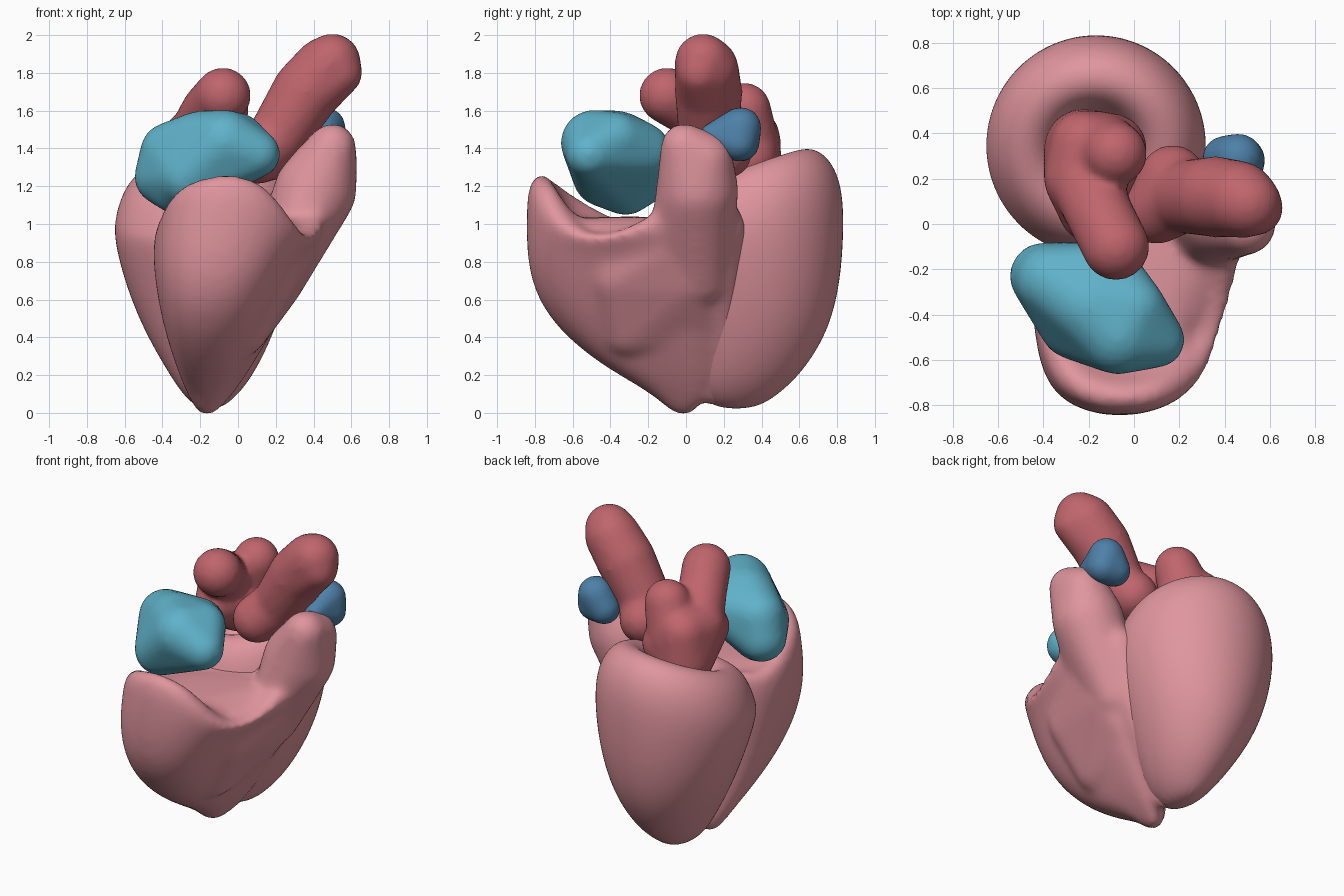
import bpy, bmesh, math

if "Cube" in bpy.data.objects:
    bpy.data.objects.remove(bpy.data.objects["Cube"])


def material(name, rgb):
    m = bpy.data.materials.new(name)
    m.use_nodes = True
    m.diffuse_color = (*rgb, 1)
    m.node_tree.nodes["Principled BSDF"].inputs["Base Color"].default_value = (*rgb, 1)
    return m


PINK = material("muscle pink", (0.74, 0.30, 0.34))
RED = material("vessel red", (0.52, 0.13, 0.15))
TEAL = material("chamber teal", (0.117, 0.445, 0.59))
BLUE = material("valve blue", (0.076, 0.216, 0.39))


def add_object(name, bm, mat):
    bmesh.ops.recalc_face_normals(bm, faces=bm.faces)
    for f in bm.faces:
        f.smooth = True
    me = bpy.data.meshes.new(name)
    bm.to_mesh(me)
    bm.free()
    me.materials.append(mat)
    ob = bpy.data.objects.new(name, me)
    bpy.context.collection.objects.link(ob)
    return ob


def add_loft(bm, rings):
    """Skin a stack of equal-length rings and cap both ends."""
    loops = [[bm.verts.new(p) for p in ring] for ring in rings]
    n = len(loops[0])
    for a, b in zip(loops, loops[1:]):
        for i in range(n):
            bm.faces.new((a[i], a[(i + 1) % n], b[(i + 1) % n], b[i]))
    bm.faces.new(loops[0][::-1])
    bm.faces.new(loops[-1])


def add_hull(bm, balls):
    """Add the convex hull of several balls given as (x, y, z, radius)."""
    part = bmesh.new()
    for x, y, z, r in balls:
        new = bmesh.ops.create_icosphere(part, subdivisions=3, radius=r)
        bmesh.ops.translate(part, verts=new["verts"], vec=(x, y, z))
    out = bmesh.ops.convex_hull(part, input=part.verts)
    inner = {v for v in out["geom_interior"] if isinstance(v, bmesh.types.BMVert)}
    bmesh.ops.delete(part, geom=list(inner), context='VERTS')
    me = bpy.data.meshes.new("hull_part")
    part.to_mesh(me)
    part.free()
    bm.from_mesh(me)
    bpy.data.meshes.remove(me)


def fuse(ob, voxel, rounds):
    """Melt overlapping pieces into one smooth skin."""
    re = ob.modifiers.new("fuse", 'REMESH')
    re.mode, re.voxel_size, re.use_smooth_shade = 'VOXEL', voxel, True
    sm = ob.modifiers.new("soften", 'SMOOTH')
    sm.factor, sm.iterations = 0.5, rounds


def soft_body(name, mat, hulls, voxel=0.02, rounds=10):
    bm = bmesh.new()
    for balls in hulls:
        add_hull(bm, balls)
    fuse(add_object(name, bm, mat), voxel, rounds)


def subdivided(bm):
    """Replace a cage by its subdivision surface."""
    me = bpy.data.meshes.new("cage")
    bmesh.ops.recalc_face_normals(bm, faces=bm.faces)
    bm.to_mesh(me)
    bm.free()
    ob = bpy.data.objects.new("cage", me)
    bpy.context.collection.objects.link(ob)
    ob.modifiers.new("round", 'SUBSURF').levels = 3
    done = bmesh.new()
    done.from_object(ob, bpy.context.evaluated_depsgraph_get())
    bpy.data.objects.remove(ob)
    return done


# Rear ventricle: oval rings (z, x min, x max, y min, y max) ending in a rolled rim
levels = [(0.02, -0.21, -0.09, 0.16, 0.37), (0.1, -0.3, 0.01, 0.05, 0.5),
          (0.22, -0.38, 0.1, 0.0, 0.63), (0.42, -0.5, 0.2, -0.05, 0.76),
          (0.65, -0.6, 0.28, -0.1, 0.825), (0.9, -0.67, 0.335, -0.17, 0.85)]
SIDES = 14


def oval(x0, x1, y0, y1, height, scale=1.0):
    ring = []
    for i in range(SIDES):
        a = math.tau * i / SIDES
        c, s = math.cos(a), math.sin(a)
        ring.append(((x0 + x1) / 2 + (x1 - x0) / 2 * c * scale,
                     (y0 + y1) / 2 + (y1 - y0) / 2 * s * scale, height(c, s)))
    return ring


rings = [oval(*lv[1:], lambda c, s, z=lv[0]: z) for lv in levels]
for scale, drop in ((1.0, 0.24), (0.89, 0.08), (0.7, 0.0), (0.5, 0.01), (0.38, 0.08), (0.28, 0.2)):
    rings.append(oval(-0.67, 0.335, -0.15, 0.85,
                      lambda c, s, d=drop: 1.295 + 0.025 * c + 0.11 * s - d, scale))
bm = bmesh.new()
add_loft(bm, rings)
add_object("rear_ventricle", subdivided(bm), PINK)

# Front ventricle: wrapping outline (u, v, rim height) fitted into each level
outline = [(0.06, 0.08, 1.22), (0.34, -0.02, 1.29), (0.66, 0.02, 1.25), (0.85, 0.2, 0.93),
           (0.93, 0.5, 0.98), (1.02, 0.8, 1.2), (0.92, 1.02, 1.2), (0.6, 0.97, 1.15),
           (0.2, 0.75, 1.08), (-0.02, 0.56, 1.0), (0.0, 0.34, 1.06)]
levels = [(-0.02, -0.21, -0.13, -0.06, 0.05), (0.1, -0.27, -0.02, -0.17, 0.11),
          (0.25, -0.33, 0.08, -0.45, 0.17), (0.45, -0.39, 0.2, -0.69, 0.2),
          (0.65, -0.43, 0.32, -0.81, 0.24), (0.85, -0.45, 0.43, -0.845, 0.26)]


def wrap(x0, x1, y0, y1, height, scale=1.0):
    return [(x0 + (x1 - x0) * (0.45 + (u - 0.45) * scale),
             y0 + (y1 - y0) * (0.5 + (v - 0.5) * scale), height(h)) for u, v, h in outline]


rings = [wrap(*lv[1:], lambda h, z=lv[0]: z) for lv in levels]
for scale, height in ((1.0, lambda h: 0.92 + (h - 0.92) * 0.5), (0.97, lambda h: h - 0.04),
                      (0.86, lambda h: h), (0.74, lambda h: h - 0.04),
                      (0.6, lambda h: 1.02), (0.35, lambda h: 1.04)):
    rings.append(wrap(-0.43, 0.51, -0.845, 0.27, height, scale))
bm = bmesh.new()
add_loft(bm, rings)
bm = subdivided(bm)
# Belly of the left wall, swelling out under the rim
add_hull(bm, [(0.2, 0.02, 0.72, 0.16), (0.29, -0.08, 0.9, 0.14), (0.14, -0.35, 0.74, 0.18),
              (0.21, -0.4, 0.88, 0.12), (0.0, -0.3, 0.45, 0.16), (0.03, 0.08, 0.45, 0.13)])
# Outflow horn rising on the left side, fused with the chamber
add_hull(bm, [(0.2, 0.08, 0.72, 0.16), (0.41, 0.06, 1.18, 0.22), (0.3, -0.08, 0.9, 0.12)])
add_hull(bm, [(0.41, 0.06, 1.18, 0.22), (0.5, -0.01, 1.41, 0.125), (0.48, 0.1, 1.34, 0.15)])
# Bridge filling the groove towards the rear ventricle
add_hull(bm, [(-0.12, 0.14, 0.12, 0.08), (0.0, 0.19, 0.36, 0.11),
              (0.19, 0.17, 0.75, 0.13), (0.28, 0.19, 0.98, 0.13)])
fuse(add_object("front_ventricle", bm, PINK), 0.022, 16)

# Valve cap on the outflow horn
soft_body("outflow_valve", BLUE, [[
    (0.46, 0.29, 1.51, 0.11), (0.4, 0.29, 1.43, 0.1),
    (0.48, 0.28, 1.43, 0.1), (0.47, 0.13, 1.47, 0.06)]], 0.015)

# Front atrium: rounded bean lying across the front
soft_body("front_atrium", TEAL, [[
    (-0.4, -0.23, 1.25, 0.15), (-0.31, -0.32, 1.2, 0.155), (-0.26, -0.44, 1.25, 0.16),
    (-0.36, -0.25, 1.38, 0.16), (-0.2, -0.36, 1.42, 0.18), (-0.12, -0.24, 1.38, 0.16),
    (-0.07, -0.49, 1.43, 0.175), (0.1, -0.51, 1.37, 0.125), (0.0, -0.37, 1.45, 0.14)]])

# Rear atrium: broad body in the rear cup with a forward horn and a back horn
soft_body("rear_atrium", RED, [
    [(-0.22, 0.33, 1.28, 0.18), (-0.1, 0.33, 1.35, 0.16), (-0.24, 0.2, 1.45, 0.16),
     (-0.2, 0.05, 1.38, 0.13), (-0.22, 0.35, 1.46, 0.15)],
    [(-0.15, 0.33, 1.4, 0.17), (-0.08, 0.31, 1.61, 0.14)],
    [(-0.22, 0.2, 1.45, 0.16), (-0.15, 0.04, 1.6, 0.15)],
    [(-0.15, 0.04, 1.6, 0.15), (-0.08, -0.1, 1.68, 0.15)]])

# Great artery leaning up to the left
soft_body("great_artery", RED, [
    [(0.1, 0.06, 1.36, 0.15), (0.17, 0.2, 1.38, 0.15), (0.21, 0.12, 1.46, 0.16)],
    [(0.21, 0.12, 1.46, 0.16), (0.36, 0.12, 1.7, 0.18)],
    [(0.36, 0.12, 1.7, 0.18), (0.46, 0.11, 1.82, 0.17), (0.5, 0.09, 1.86, 0.15),
     (0.54, 0.07, 1.8, 0.12)]])
